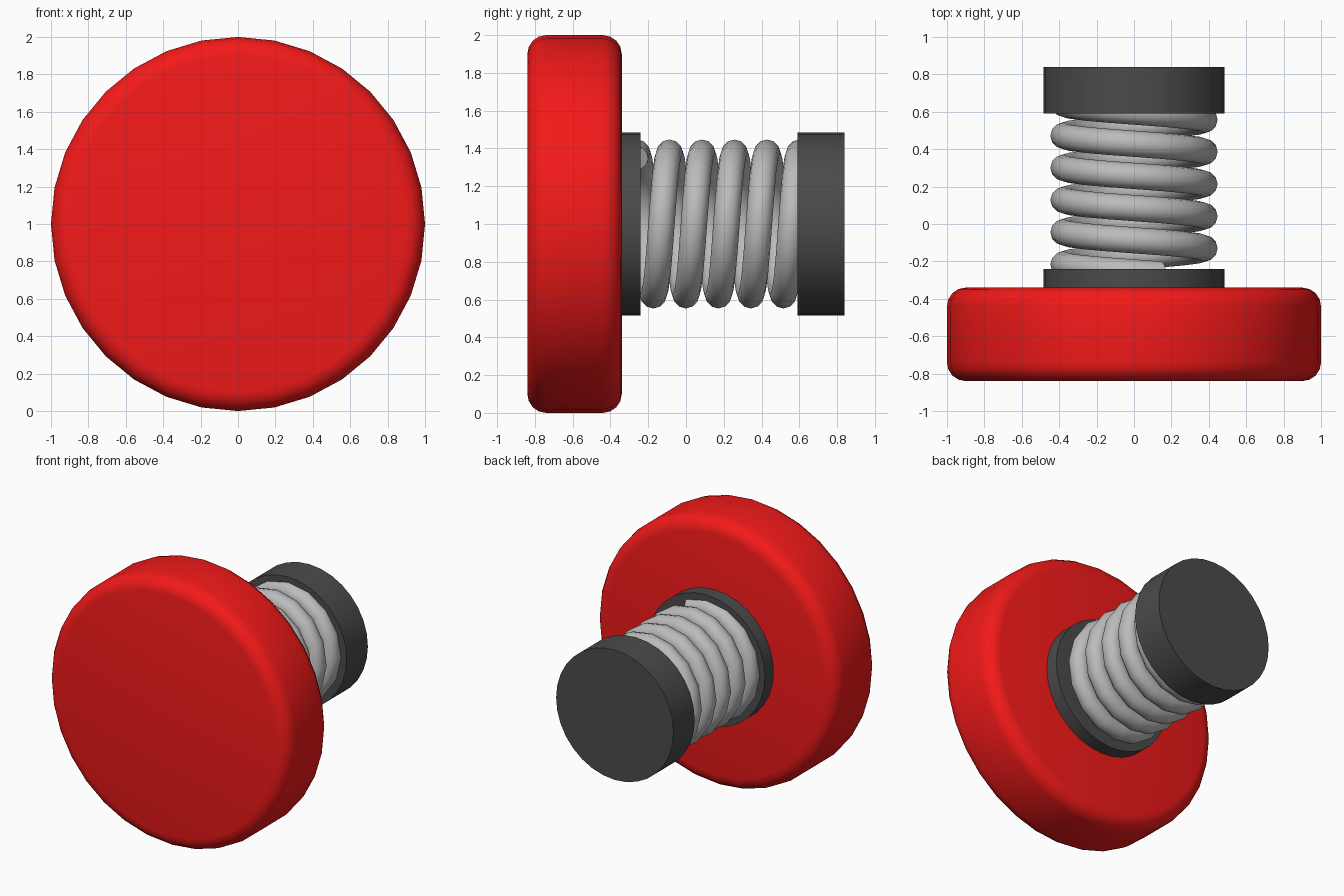
import bpy, bmesh
from math import pi, sin, cos, radians
from mathutils import Vector

if "Cube" in bpy.data.objects:
    bpy.data.objects.remove(bpy.data.objects["Cube"])

CZ = 1.0  # height of the common axis, which runs along y


def material(name, color):
    m = bpy.data.materials.new(name)
    m.diffuse_color = color
    m.use_nodes = True
    m.node_tree.nodes["Principled BSDF"].inputs["Base Color"].default_value = m.diffuse_color
    return m


def finish(obj, mat, angle=40):
    obj.data.materials.append(mat)
    bpy.ops.object.select_all(action='DESELECT')
    obj.select_set(True)
    bpy.context.view_layer.objects.active = obj
    bpy.ops.object.shade_smooth_by_angle(angle=radians(angle))


def disc(name, radius, y0, y1, mat, bevel=0.0):
    bpy.ops.mesh.primitive_cylinder_add(
        vertices=32, radius=radius, depth=y1 - y0,
        location=(0, (y0 + y1) / 2, CZ), rotation=(pi / 2, 0, 0))
    obj = bpy.context.object
    obj.name = name
    if bevel:
        mod = obj.modifiers.new("round_rim", 'BEVEL')
        mod.width = bevel
        mod.segments = 4
        mod.limit_method = 'ANGLE'
        mod.angle_limit = radians(40)
        bpy.ops.object.modifier_apply(modifier=mod.name)
    finish(obj, mat)


def coil(name, radius, wire, pitch, first, last, mat, steps=16, sides=12):
    # rings of the wire swept along a helix; step 0 lies at +x, y = 0.042
    bm = bmesh.new()
    rings = []
    for i in range(first, last + 1):
        t = 2 * pi * i / steps
        out = Vector((cos(t), 0, sin(t)))
        centre = out * radius + Vector((0, 0.042 + pitch * i / steps, CZ))
        rings.append([bm.verts.new(centre + wire * (
            out * cos(2 * pi * j / sides) + Vector((0, sin(2 * pi * j / sides), 0))))
            for j in range(sides)])
    for a, b in zip(rings, rings[1:]):
        for j in range(sides):
            k = (j + 1) % sides
            bm.faces.new((a[j], a[k], b[k], b[j]))
    bm.faces.new(rings[0])
    bm.faces.new(rings[-1])
    bmesh.ops.recalc_face_normals(bm, faces=bm.faces)
    mesh = bpy.data.meshes.new(name)
    bm.to_mesh(mesh)
    bm.free()
    obj = bpy.data.objects.new(name, mesh)
    bpy.context.collection.objects.link(obj)
    finish(obj, mat, 60)


red = material("red", (0.9, 0.01, 0.01, 1))
dark = material("dark_grey", (0.07, 0.07, 0.07, 1))
steel = material("steel", (0.5, 0.5, 0.5, 1))

# Buffer head, spring seats and spring
disc("buffer_head", 1.0, -0.84, -0.34, red, bevel=0.1)
disc("front_collar", 0.485, -0.34, -0.24, dark)
disc("rear_base", 0.485, 0.59, 0.84, dark)
coil("spring", 0.377, 0.07, 0.172, -29, 56, steel)
